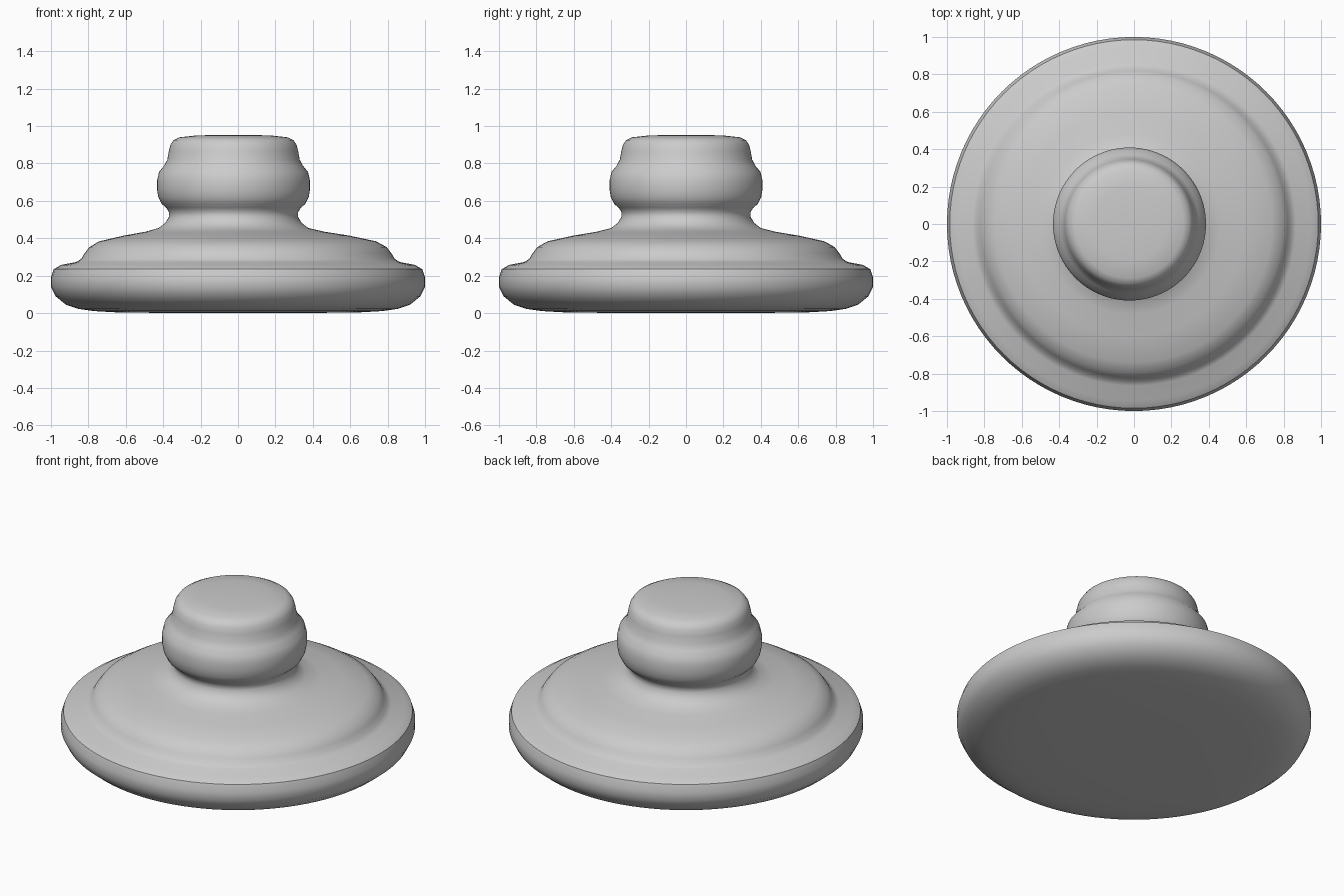
import bpy, bmesh, math

if "Cube" in bpy.data.objects:
    bpy.data.objects.remove(bpy.data.objects["Cube"])

SIDES = 96


def lathe(name, profile):
    """Revolve (radius, height, x offset) points into a closed solid."""
    bm = bmesh.new()
    rings = []
    for r, z, dx in profile:
        rings.append([bm.verts.new((dx + r * math.cos(2 * math.pi * i / SIDES),
                                    r * math.sin(2 * math.pi * i / SIDES), z))
                      for i in range(SIDES)])
    for a, b in zip(rings, rings[1:]):
        for i in range(SIDES):
            j = (i + 1) % SIDES
            bm.faces.new((a[i], a[j], b[j], b[i]))
    # Cap both ends
    bm.faces.new(list(reversed(rings[0])))
    bm.faces.new(rings[-1])
    bmesh.ops.recalc_face_normals(bm, faces=bm.faces)
    mesh = bpy.data.meshes.new(name)
    bm.to_mesh(mesh)
    bm.free()
    obj = bpy.data.objects.new(name, mesh)
    bpy.context.collection.objects.link(obj)
    bpy.ops.object.select_all(action='DESELECT')
    bpy.context.view_layer.objects.active = obj
    obj.select_set(True)
    bpy.ops.object.shade_smooth_by_angle(angle=math.radians(40))
    return obj


# Rounded disc, domed shoulder, and slightly off-centre neck and knob
K = -0.024
base = [(0.3, 0, 0), (0.65, 0.004, 0), (0.77, 0.011, 0), (0.85, 0.022, 0),
        (0.92, 0.045, 0), (0.975, 0.09, 0), (1.0, 0.14, 0), (1.0, 0.19, 0),
        (0.985, 0.235, 0), (0.945, 0.258, 0), (0.865, 0.273, 0)]
dome = [(0.838, 0.29, 0), (0.82, 0.32, 0), (0.795, 0.353, 0),
        (0.74, 0.384, -0.002), (0.6, 0.415, -0.008), (0.48, 0.435, -0.016)]
knob = [(0.40, 0.455, K), (0.365, 0.482, K), (0.345, 0.515, K),
        (0.345, 0.54, K), (0.36, 0.563, K), (0.385, 0.585, K),
        (0.402, 0.62, K), (0.409, 0.66, K), (0.409, 0.71, K),
        (0.398, 0.755, K), (0.372, 0.787, K), (0.354, 0.82, K),
        (0.346, 0.865, K), (0.337, 0.9, K), (0.32, 0.925, K),
        (0.29, 0.94, K), (0.2, 0.95, K), (0.06, 0.953, K)]
lathe("lid_with_knob", base + dome + knob)
